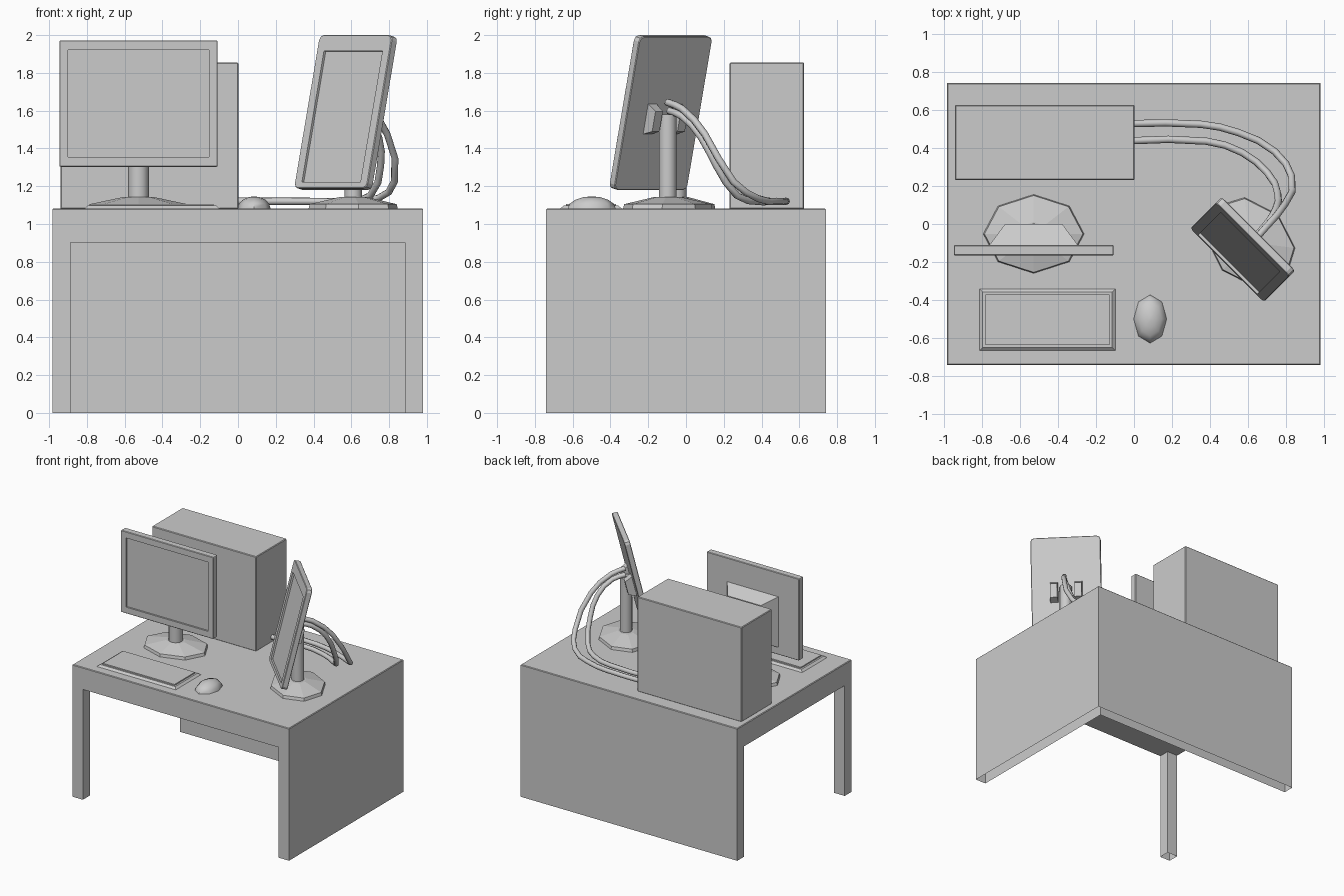
import bpy, bmesh
from math import sin, cos, pi, radians
from mathutils import Matrix, Vector

if "Cube" in bpy.data.objects:
    bpy.data.objects.remove(bpy.data.objects["Cube"])

DESK = 1.082


def finish(bm, name, matrix=None, smooth=None):
    if matrix:
        bm.transform(matrix)
    me = bpy.data.meshes.new(name)
    bm.to_mesh(me)
    bm.free()
    ob = bpy.data.objects.new(name, me)
    bpy.context.collection.objects.link(ob)
    if smooth:
        bpy.ops.object.select_all(action='DESELECT')
        ob.select_set(True)
        bpy.context.view_layer.objects.active = ob
        bpy.ops.object.shade_smooth_by_angle(angle=radians(smooth))
    return ob


def loft(name, rings, matrix=None, smooth=None):
    """Skin a stack of equal-length point rings and cap both ends."""
    bm = bmesh.new()
    vs = [[bm.verts.new(p) for p in r] for r in rings]
    n = len(vs[0])
    for a, b in zip(vs, vs[1:]):
        for i in range(n):
            j = (i + 1) % n
            bm.faces.new((a[i], a[j], b[j], b[i]))
    bm.faces.new(vs[0][::-1])
    bm.faces.new(vs[-1])
    bmesh.ops.recalc_face_normals(bm, faces=bm.faces[:])
    return finish(bm, name, matrix, smooth)


def oval(rx, ry, z, n=8):
    return [(rx * cos(2 * pi * i / n), ry * sin(2 * pi * i / n), z) for i in range(n)]


def rect(w, h, z):
    return [(-w / 2, -h / 2, z), (w / 2, -h / 2, z), (w / 2, h / 2, z), (-w / 2, h / 2, z)]


def display(name, w, h, t, margins, bevel, corner, matrix):
    """Flat panel facing -y with a recessed screen; margins = side, bottom, top."""
    bm = bmesh.new()
    bmesh.ops.create_cube(bm, size=1, matrix=Matrix.Diagonal((w, t, h, 1)))
    depth_edges = [e for e in bm.edges if abs(e.verts[0].co.y - e.verts[1].co.y) > t / 2]
    front = min(bm.faces, key=lambda f: f.calc_center_median().y)
    side, low, top = margins

    def place(y):
        for v in front.verts:
            v.co = Vector(((w / 2 - side) * (1 if v.co.x > 0 else -1), y,
                           h / 2 - top if v.co.z > 0 else low - h / 2))
    bmesh.ops.inset_region(bm, faces=[front], thickness=0.03)
    place(-t / 2)
    bmesh.ops.inset_region(bm, faces=[front], thickness=0.001)
    place(-t / 2 + 0.014)
    bmesh.ops.bevel(bm, geom=depth_edges, offset=corner, segments=2, profile=0.5, affect='EDGES')
    rim = [e for e in bm.edges if len(e.link_faces) == 2
           and abs(e.calc_face_angle() - pi / 2) < .01
           and (abs(e.verts[0].co.x) > w / 2 - corner * 1.1
                or abs(e.verts[0].co.z) > h / 2 - corner * 1.1)]
    bmesh.ops.bevel(bm, geom=rim, offset=bevel, segments=1, affect='EDGES')
    return finish(bm, name, matrix)


def stand(name, x, y, angle, height, r):
    m = Matrix.Translation((x, y, 0)) @ Matrix.Rotation(angle, 4, 'Z')
    a, b = 0.265, 0.207
    loft(name + "_foot", [oval(a, b, DESK), oval(a * .975, b * .975, 1.105),
                          oval(a * .3, b * .3, 1.143)], m)
    loft(name + "_post", [oval(r, r, 1.12, 12), oval(r, r, height, 12)], m, 40)


# Desk: cells of a 3x3x2 grid, open on the front and left
xs, ys, zs = (-.982, -.887, .885, .98), (-.74, -.65, .65, .74), (0, .903, DESK)
solid = {(i, j, 1) for i in range(3) for j in range(3)}
solid |= {(2, j, 0) for j in range(3)} | {(i, 2, 0) for i in range(3)} | {(0, 0, 0)}
bm = bmesh.new()
for c in solid:
    for ax in range(3):
        for s in (0, 1):
            nb = list(c)
            nb[ax] += 2 * s - 1
            if tuple(nb) in solid or nb[2] < 0:
                continue
            u, v = [k for k in range(3) if k != ax]
            pts = []
            for du, dv in ((0, 0), (1, 0), (1, 1), (0, 1)):
                q = list(c)
                q[ax] += s
                q[u] += du
                q[v] += dv
                pts.append(bm.verts.new((xs[q[0]], ys[q[1]], zs[q[2]])))
            if (s == 0) != (ax == 1):
                pts.reverse()
            bm.faces.new(pts)
bmesh.ops.remove_doubles(bm, verts=bm.verts[:], dist=1e-4)
bmesh.ops.dissolve_limit(bm, angle_limit=0.02, verts=bm.verts[:], edges=bm.edges[:])
top_edges = [e for e in bm.edges if all(v.co.z > DESK - .01 for v in e.verts)]
bmesh.ops.bevel(bm, geom=top_edges, offset=.005, segments=1, affect='EDGES')
finish(bm, "desk")

# Computer case
bm = bmesh.new()
bmesh.ops.create_cube(bm, size=1, matrix=Matrix.Translation((-.469, .428, 1.467))
                      @ Matrix.Diagonal((.943, .395, .775, 1)))
bmesh.ops.bevel(bm, geom=bm.edges[:], offset=.005, segments=1, affect='EDGES')
finish(bm, "computer_case")

# Left monitor: panel, tapered back housing, stand
back = Matrix.Rotation(-pi / 2, 4, 'X')
pose = Matrix.Translation((-.527, -.138, 1.637))
display("left_monitor", .838, .67, .055, (.046, .052, .052), .004, .008, pose)
loft("left_monitor_housing", [rect(.475, .42, .02), rect(.30, .31, .138)],
     pose @ Matrix.Translation((0, 0, -.067)) @ back)
stand("left_stand", -.527, -.052, 0, 1.58, .055)

# Right monitor: narrow, turned and tilted back, held by two lugs
pose = (Matrix.Translation((.571, -.134, 1.59)) @ Matrix.Rotation(radians(-45), 4, 'Z')
        @ Matrix.Rotation(radians(-13.4), 4, 'X'))
display("right_monitor", .546, .834, .044, (.054, .033, .087), .004, .028, pose)
for side, x in (("left", -.095), ("right", .095)):
    loft("right_monitor_%s_lug" % side, [rect(.065, .17, .015), rect(.055, .11, .08)],
         pose @ Matrix.Translation((x, 0, -.03)) @ back)
stand("right_stand", .61, -.097, radians(-45), 1.58, .047)

# Keyboard: bevelled tray with a raised key block
km = Matrix.Translation((-.455, -.503, 0))
loft("keyboard_tray", [rect(.715, .325, DESK), rect(.68, .29, 1.097)], km)
loft("keyboard_keys", [rect(.652, .266, 1.09), rect(.65, .264, 1.106)], km)

# Mouse: half ellipsoid
loft("mouse", [oval(.087 * cos(t), .127 * cos(t), DESK + .064 * sin(t))
               for t in (0, .4, .8, 1.2, 1.5)], Matrix.Translation((.085, -.499, 0)), 50)

# Cables from the case to the right monitor
paths = {
    "outer_cable": [(-.02, .527, 1.12), (.35, .524, 1.12), (.55, .48, 1.12), (.74, .38, 1.135),
                    (.828, .25, 1.225), (.79, .1, 1.475), (.69, -.02, 1.61), (.62, -.1, 1.645)],
    "inner_cable": [(-.02, .437, 1.12), (.38, .435, 1.12), (.57, .375, 1.12), (.70, .27, 1.15),
                    (.755, .16, 1.31), (.745, .08, 1.46), (.68, -.02, 1.57), (.61, -.09, 1.6)],
}
for name, pts in paths.items():
    cu = bpy.data.curves.new(name, 'CURVE')
    cu.dimensions = '3D'
    cu.bevel_depth = .019
    cu.bevel_resolution = 2
    cu.resolution_u = 2
    cu.use_fill_caps = True
    sp = cu.splines.new('BEZIER')
    sp.bezier_points.add(len(pts) - 1)
    for bp, p in zip(sp.bezier_points, pts):
        bp.co = p
        bp.handle_left_type = bp.handle_right_type = 'AUTO'
    bpy.context.collection.objects.link(bpy.data.objects.new(name, cu))
